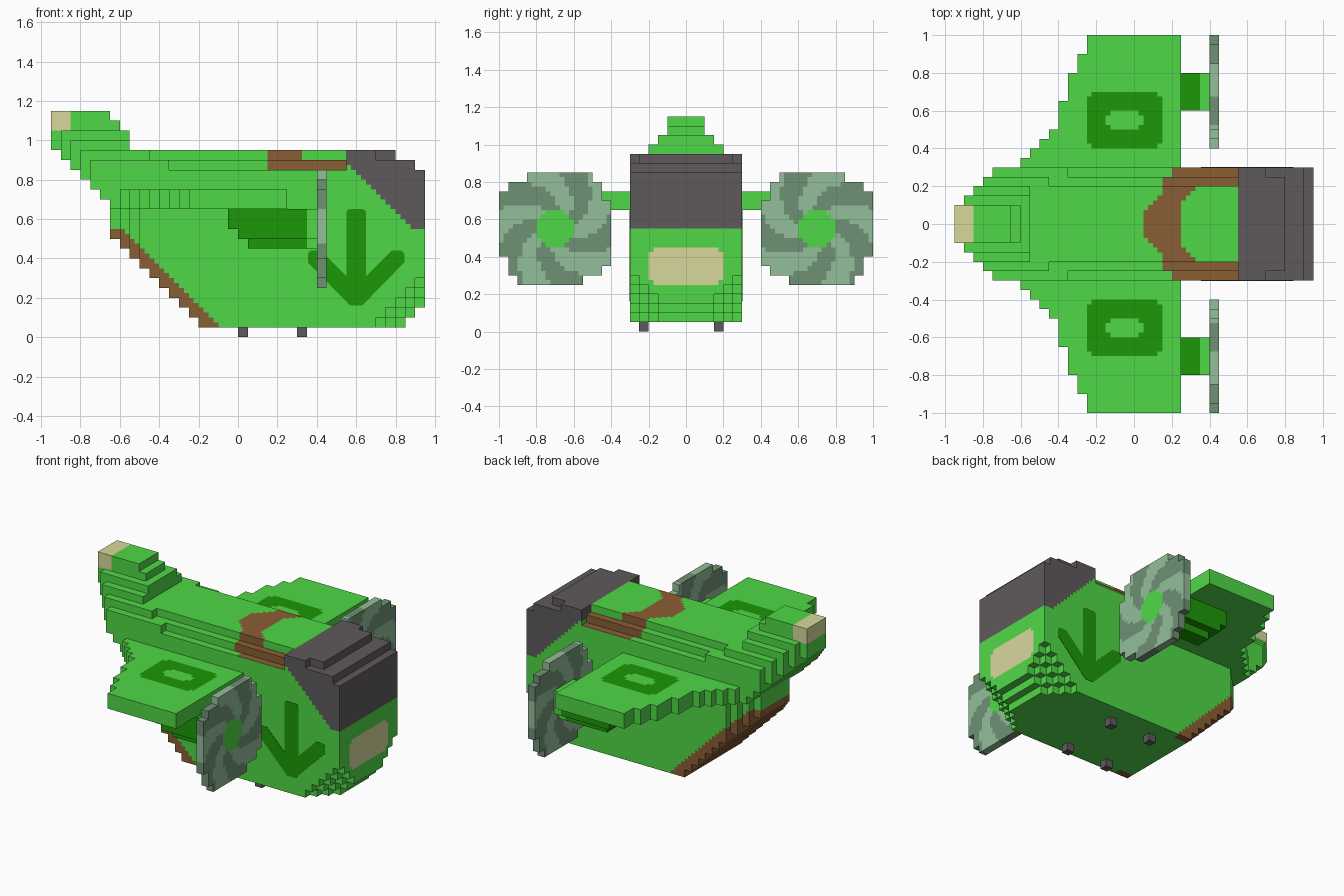
import bpy, bmesh, math

if "Cube" in bpy.data.objects:
    bpy.data.objects.remove(bpy.data.objects["Cube"], do_unlink=True)


def linear(c):
    c /= 255
    return c / 12.92 if c <= 0.04045 else ((c + 0.055) / 1.055) ** 2.4


def make_material(name, rgb):
    mat = bpy.data.materials.new(name)
    col = [linear(c) for c in rgb] + [1.0]
    mat.use_nodes = True
    mat.diffuse_color = col
    mat.node_tree.nodes["Principled BSDF"].inputs["Base Color"].default_value = col
    return mat


PALETTE = [make_material(n, c) for n, c in (
    ("leaf green", (80, 217, 71)), ("dark green", (28, 152, 6)),
    ("brown", (138, 94, 52)), ("dark grey", (95, 90, 92)),
    ("tan", (216, 216, 156)), ("pale blade", (149, 191, 154)),
    ("deep blade", (112, 145, 117)))]
GREEN, DARK, BROWN, GREY, TAN, PALE, DEEP = range(7)
CELL = 0.05             # building block
FINE = CELL / 2         # paint grid


def finish(name, bm):
    mesh = bpy.data.meshes.new(name)
    bm.to_mesh(mesh)
    bm.free()
    for mat in PALETTE:
        mesh.materials.append(mat)
    obj = bpy.data.objects.new(name, mesh)
    bpy.context.collection.objects.link(obj)


def blocks(name, lo, hi, inside, colour):
    """Surface of all blocks satisfying inside(x, y, z), painted on the fine grid."""
    rng = [range(round(a / FINE), round(b / FINE)) for a, b in zip(lo, hi)]
    cells = {(i, j, k) for i in rng[0] for j in rng[1] for k in rng[2]
             if inside(*[(q // 2 + 0.5) * CELL for q in (i, j, k)])}
    bm, verts = bmesh.new(), {}

    def vert(p):
        if p not in verts:
            verts[p] = bm.verts.new([q * FINE for q in p])
        return verts[p]

    for c in cells:
        for axis in range(3):
            for side in (0, 1):
                n = [0, 0, 0]
                n[axis] = 2 * side - 1
                if tuple(a + b for a, b in zip(c, n)) in cells:
                    continue
                loop = []
                for a, b in ((0, 0), (1, 0), (1, 1), (0, 1)):
                    p = list(c)
                    p[axis] += side
                    p[(axis + 1) % 3] += a
                    p[(axis + 2) % 3] += b
                    loop.append(vert(tuple(p)))
                face = bm.faces.new(loop if side else loop[::-1])
                face.material_index = colour(*[(q + 0.5) * FINE for q in c], n)
    finish(name, bm)


# Fuselage: stepped hull, raised tail, bevelled chin
def hull(x, y, z):
    y = abs(y)
    start = -0.125 - z if z < 0.55 else max(-0.95, min(-0.65, 0.025 - z))
    if z > 0.95:
        end = -0.55 if z < 1.05 else -0.6 if z < 1.1 else -0.65
        half = 0.2 if z < 1.0 else 0.15 if z < 1.05 else 0.1
    else:
        end = 0.8 if z > 0.9 else 0.9 if z > 0.85 else 0.95
        half = 0.3
        if z > 0.9:
            half = 0.25 if x < -0.45 else 0.2 if x < 0.55 else 0.3 if x < 0.7 else 0.25
        elif z > 0.85 and -0.35 < x < 0.55:
            half = 0.25
    # tapered tail end, and rounded rear below the wings
    half = min(half, x + 1.025 if z > 0.65 else x + 0.775)
    a, b, c = (round(v / CELL - 0.5) for v in (0.95 - x, z - 0.05, 0.3 - y))
    chin = a + b < 2 or a + b + c < 5
    return start < x < end and y < half + 0.01 and not chin


def hull_colour(x, y, z, n):
    y = abs(y)
    if z > 1.05 and x < -0.85:
        return TAN
    if x + z > 1.445 and x > 0.55 and z > 0.55:     # windscreen
        return GREY
    if x + z < -0.045 and z < 0.55:                 # keel strip
        return GREEN if n[2] < 0 and z < 0.1 and y < 0.25 else BROWN
    ledge = z > 0.8 and y > 0.25 and n[2] > 0
    if (z > 0.85 or ledge) and x < 0.55:            # cockpit surround
        outer = 0.2 if y > 0.25 else 0.05 + min(0.1, max(0, y - 0.075))
        if x > outer and (y > 0.2 or x < 0.25 + max(0, y - 0.1)):
            return BROWN
    if n[0] > 0 and x > 0.9:                        # nose lamp
        dz = abs(z - 0.35)
        if y < 0.2 and dz < 0.1 and y + dz < 0.26:
            return TAN
    return GREEN


blocks("fuselage", (-0.95, -0.3, 0.05), (0.95, 0.3, 1.15), hull, hull_colour)


# Wings with an oval ring painted on top
def wing(x, y, z):
    for limit, start in ((0.35, -0.6), (0.4, -0.55), (0.45, -0.5), (0.5, -0.45),
                         (0.65, -0.4), (0.8, -0.35), (0.9, -0.3), (1.0, -0.25)):
        if abs(y) < limit:
            return x > start


def wing_colour(x, y, z, n):
    dx, dy = abs(x + 0.05), abs(abs(y) - 0.55)
    ring = dx < 0.2 and dy < 0.15 and dx + dy < 0.31
    hole = dx < 0.1 and dy < 0.05 and dx + dy < 0.12
    return DARK if n[2] > 0 and ring and not hole else GREEN


# Engine pods under the wings
def pod(x, y, z):
    half = 0.05 if z < 0.5 else 0.1
    start = 0.05 if z < 0.5 else 0.0 if z < 0.55 else -0.05
    return x > start and abs(abs(y) - 0.7) < half


# Pinwheel propellers
def disc(x, y, z):
    u, w = abs(y) - 0.7, z - 0.55
    r = math.hypot(u, w)
    return r < 0.32 or (r < 0.33 and (u * w < 0) == (abs(w) > abs(u)))


def disc_colour(x, y, z, n):
    u, w = abs(y) - 0.7, z - 0.55
    r = math.hypot(u, w)
    if r < 0.105:
        return GREEN
    turn = math.degrees(math.atan2(w, u)) - 38 - 230 * (0.3 - r)
    return DEEP if (turn + 18) % 72 < 36 else PALE


# Down arrow plates on the fuselage sides
ARROW = [(0.55, 0.64), (0.565, 0.65), (0.635, 0.65), (0.65, 0.64), (0.65, 0.31),
         (0.78, 0.44), (0.83, 0.44), (0.845, 0.425), (0.845, 0.38), (0.63, 0.16),
         (0.57, 0.16), (0.355, 0.38), (0.355, 0.425), (0.37, 0.44), (0.42, 0.44),
         (0.55, 0.31)]


def arrow(name, side):
    bm = bmesh.new()
    face = bm.faces.new([bm.verts.new((x, side * 0.298, z)) for x, z in ARROW])
    ext = bmesh.ops.extrude_face_region(bm, geom=[face])["geom"]
    bmesh.ops.translate(bm, vec=(0, side * 0.004, 0),
                        verts=[v for v in ext if isinstance(v, bmesh.types.BMVert)])
    bmesh.ops.recalc_face_normals(bm, faces=bm.faces)
    for f in bm.faces:
        f.material_index = DARK
    finish(name, bm)


def plain(mat):
    return lambda x, y, z, n: mat


for tag, s in (("left", 1), ("right", -1)):
    for part, x, y, z, shape, paint in (
            ("wing", (-0.6, 0.25), (0.3, 1.0), (0.65, 0.75), wing, wing_colour),
            ("engine", (-0.05, 0.35), (0.6, 0.8), (0.45, 0.65), pod, plain(DARK)),
            ("axle", (0.35, 0.4), (0.6, 0.8), (0.45, 0.65), pod, plain(GREEN)),
            ("propeller", (0.4, 0.45), (0.4, 1.0), (0.25, 0.85), disc, disc_colour)):
        y0, y1 = sorted((s * y[0], s * y[1]))
        blocks(f"{tag}_{part}", (x[0], y0, z[0]), (x[1], y1, z[1]), shape, paint)
    arrow(tag + "_arrow", s)

# Small feet
for end, x in (("rear", 0.0), ("front", 0.3)):
    for tag, y in (("right", -0.25), ("left", 0.15)):
        blocks(f"{end}_{tag}_foot", (x, y, 0), (x + CELL, y + CELL, CELL),
               lambda x, y, z: True, plain(GREY))
